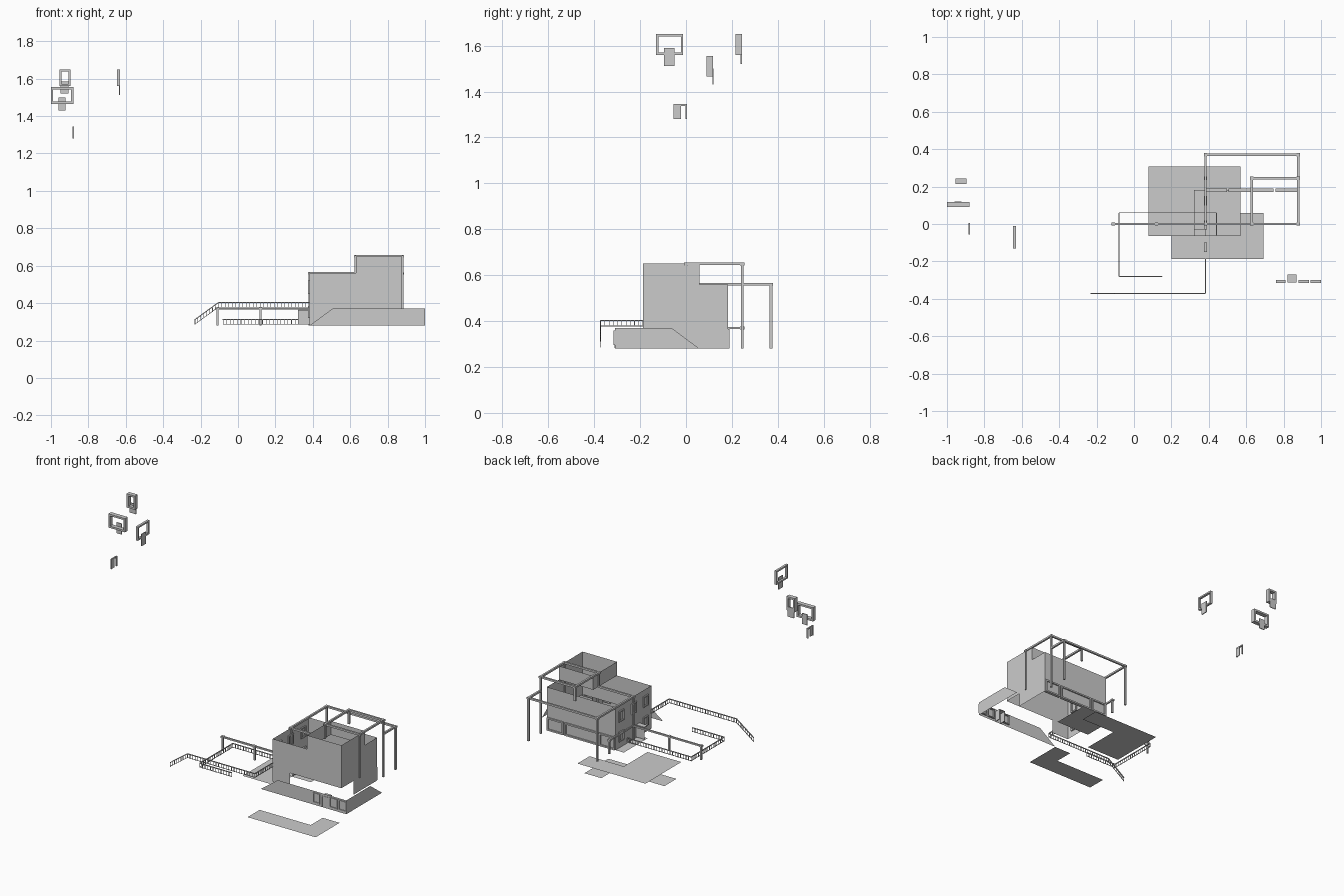
import bpy, bmesh
from mathutils import Vector

if "Cube" in bpy.data.objects:
    bpy.data.objects.remove(bpy.data.objects["Cube"])


def mesh_object(name, bm):
    me = bpy.data.meshes.new(name)
    bm.to_mesh(me)
    bm.free()
    ob = bpy.data.objects.new(name, me)
    bpy.context.collection.objects.link(ob)
    return ob


def add_box(bm, x0, x1, y0, y1, z0, z1):
    vs = bmesh.ops.create_cube(bm, size=1)['verts']
    for v in vs:
        v.co = Vector(((x0 + x1) / 2 + v.co.x * (x1 - x0),
                       (y0 + y1) / 2 + v.co.y * (y1 - y0),
                       (z0 + z1) / 2 + v.co.z * (z1 - z0)))


def add_bar(bm, a, b, w):
    # square bar between two points
    a, b = Vector(a), Vector(b)
    d = b - a
    q = d.to_track_quat('Z', 'Y' if abs(d.normalized().y) < .9 else 'X')
    for v in bmesh.ops.create_cube(bm, size=1)['verts']:
        v.co = (a + b) / 2 + q @ Vector((v.co.x * w, v.co.y * w, v.co.z * d.length))


def sheets(name, polys):
    bm = bmesh.new()
    for p in polys:
        bm.faces.new([bm.verts.new(c) for c in p])
    bmesh.ops.remove_doubles(bm, verts=bm.verts, dist=1e-4)
    return mesh_object(name, bm)


def on_y(y, pts):
    return [(x, y, z) for x, z in pts]


def on_x(x, pts):
    return [(x, y, z) for y, z in pts]


def on_z(z, pts):
    return [(x, y, z) for x, y in pts]


def frame(name, axis, u, z, d, t=.01, sill=True, panel=None):
    # rectangular window or door surround in the xz or yz plane
    bm = bmesh.new()
    parts = [(u[0], u[0] + t, z[0], z[1], d), (u[1] - t, u[1], z[0], z[1], d),
             (u[0] + t, u[1] - t, z[1] - t, z[1], d)]
    if sill:
        parts.append((u[0] + t, u[1] - t, z[0], z[0] + t, d))
    if panel:
        parts.append(panel)
    for u0, u1, z0, z1, dd in parts:
        if axis == 'x':
            add_box(bm, u0, u1, dd[0], dd[1], z0, z1)
        else:
            add_box(bm, dd[0], dd[1], u0, u1, z0, z1)
    return mesh_object(name, bm)


def railing(name, path, h=.027, gap=.019):
    bm = bmesh.new()
    up = Vector((0, 0, h))
    for a, b in zip(path, path[1:]):
        a, b = Vector(a), Vector(b)
        add_bar(bm, a + up, b + up, .005)
        add_bar(bm, a + up * .1, b + up * .1, .003)
        n = max(1, round((b - a).length / gap))
        for i in range(n + 1):
            p = a.lerp(b, i / n)
            add_bar(bm, p, p + up, .003)
    return mesh_object(name, bm)


X0, XM, X1 = .382, .63, .878       # house sides
Y0, YM, Y1 = -.187, .058, .182     # house front, tower back, house back
G, S, R, T = .28, .37, .56, .65    # ground, street, roof, tower roof

# House walls, open at the top
sheets('house_walls', [
    on_y(Y0, [(X0, G), (.505, G), (.505, S), (X1, S), (X1, T), (XM, T), (XM, R), (X0, R)]),
    on_x(X1, [(Y0, S), (-.063, S), (-.063, G), (Y1, G), (Y1, R), (YM, R), (YM, T), (Y0, T)]),
    on_y(Y1, [(X0, G), (X1, G), (X1, R), (X0, R)]),
    on_x(X0, [(Y0, G), (Y1, G), (Y1, R), (Y0, R)]),
    on_y(YM, [(XM, R), (X1, R), (X1, T), (XM, T)]),
    on_x(XM, [(Y0, R), (YM, R), (YM, T), (Y0, T)])])

# Street retaining walls with ramped ends
sheets('street_walls', [
    on_y(-.31, [(X0, G), (1, G), (1, S), (.505, S)]),
    on_x(1, [(-.31, G), (.058, G), (-.063, S), (-.31, S)])])

# Separated horizontal pieces: pavement, main roof, tower roof
sheets('pavement', [on_z(0, [(.2, Y0), (.692, Y0), (.692, .06), (.57, .06),
                             (.57, -.063), (.2, -.063)])])
sheets('main_roof', [on_z(.19, [(.078, -.063), (.322, -.063), (.322, .182), (.57, .182),
                                (.57, .307), (.078, .307)])])
sheets('tower_roof', [on_z(.28, [(.322, -.063), (.57, -.063), (.57, .182), (.322, .182)])])

# Trim posts and cornices standing behind the house
bm = bmesh.new()
W, YB, YT = .012, .37, .245
for x, y, z0, z1 in [(X0, 0, G, R), (X0, YB, G, R), (X1, YB, G, R), (X1, YT, G, T),
                     (X1, 0, S, T), (XM, 0, R, T), (XM, YT, R, T)]:
    add_bar(bm, (x, y, z0), (x, y, z1), W)
    add_box(bm, x - .009, x + .009, y - .009, y + .009, z1 - .007, z1 + .005)
for a, b, z in [((X0, 0), (XM, 0), R), ((X0, 0), (X0, YB), R), ((X0, YB), (X1, YB), R),
                ((X1, YT), (X1, YB), R), ((XM, 0), (X1, 0), T), ((X1, 0), (X1, YT), T),
                ((X1, YT), (XM, YT), T), ((XM, YT), (XM, 0), T)]:
    add_bar(bm, (*a, z), (*b, z), W)
mesh_object('corner_trim', bm)

# Deck beam and posts
bm = bmesh.new()
add_bar(bm, (-.11, 0, S), (X0, 0, S), .01)
add_bar(bm, (X0, 0, S), (X0, YT, S), .01)
for x, y in [(-.11, 0), (.12, 0), (X0, YT)]:
    add_bar(bm, (x, y, G), (x, y, S), .01)
    add_box(bm, x - .009, x + .009, y - .009, y + .009, S - .006, S + .006)
mesh_object('deck_supports', bm)

# Railings
railing('upper_railing', [(X0, Y0, .376), (X0, -.372, .376), (-.105, -.372, .376),
                          (-.23, -.372, .285)])
railing('lower_railing', [(.15, -.28, .285), (-.08, -.28, .285), (-.08, .06, .285),
                          (.44, .06, .285), (.44, -.06, .285)])

# Ground floor frames on the back wall
for i, (a, b) in enumerate([(.385, .498), (.505, .747), (.757, .875)]):
    frame(f'back_frame_{i}', 'x', (a, b), (G, .365), (.17, .19))

# Shop frames on the street wall
for i, (a, b) in enumerate([(.76, .81), (.88, .935), (.945, 1.0)]):
    frame(f'shop_window_{i}', 'x', (a, b), (.295, .36), (-.315, -.3), .006)
frame('shop_door', 'x', (.822, .868), (.283, .355), (-.312, -.27), .005, sill=False)

# Windows on the left wall
for i, y in enumerate((-.125, -.005, .125)):
    frame(f'left_window_upper_{i}', 'y', (y - .025, y + .025), (.45, .52), (.374, .39), .008)
    if i != 1:
        frame(f'left_window_lower_{i}', 'y', (y - .025, y + .025), (.32, .385), (.374, .39), .008)

# Entry porch: side screen and small canopy
bm = bmesh.new()
add_box(bm, .322, X0, -.034, -.03, .285, .36)
add_box(bm, .322, X0, -.063, -.03, .36, .365)
mesh_object('entry_porch', bm)

# Detached window and door parts
frame('loose_window_narrow', 'x', (-.955, -.895), (1.56, 1.65), (.215, .243), .012,
      panel=(-.95, -.905, 1.52, 1.585, (.238, .243)))
frame('loose_window_wide', 'x', (-1, -.88), (1.465, 1.555), (.09, .118), .012,
      panel=(-.96, -.922, 1.43, 1.5, (.115, .12)))
frame('loose_window_side', 'y', (-.13, -.012), (1.56, 1.65), (-.647, -.632), .01,
      panel=(-.095, -.05, 1.512, 1.59, (-.635, -.63)))
frame('loose_door', 'y', (-.055, .005), (1.28, 1.345), (-.884, -.876), .008, sill=False,
      panel=(-.055, -.022, 1.28, 1.34, (-.881, -.878)))
